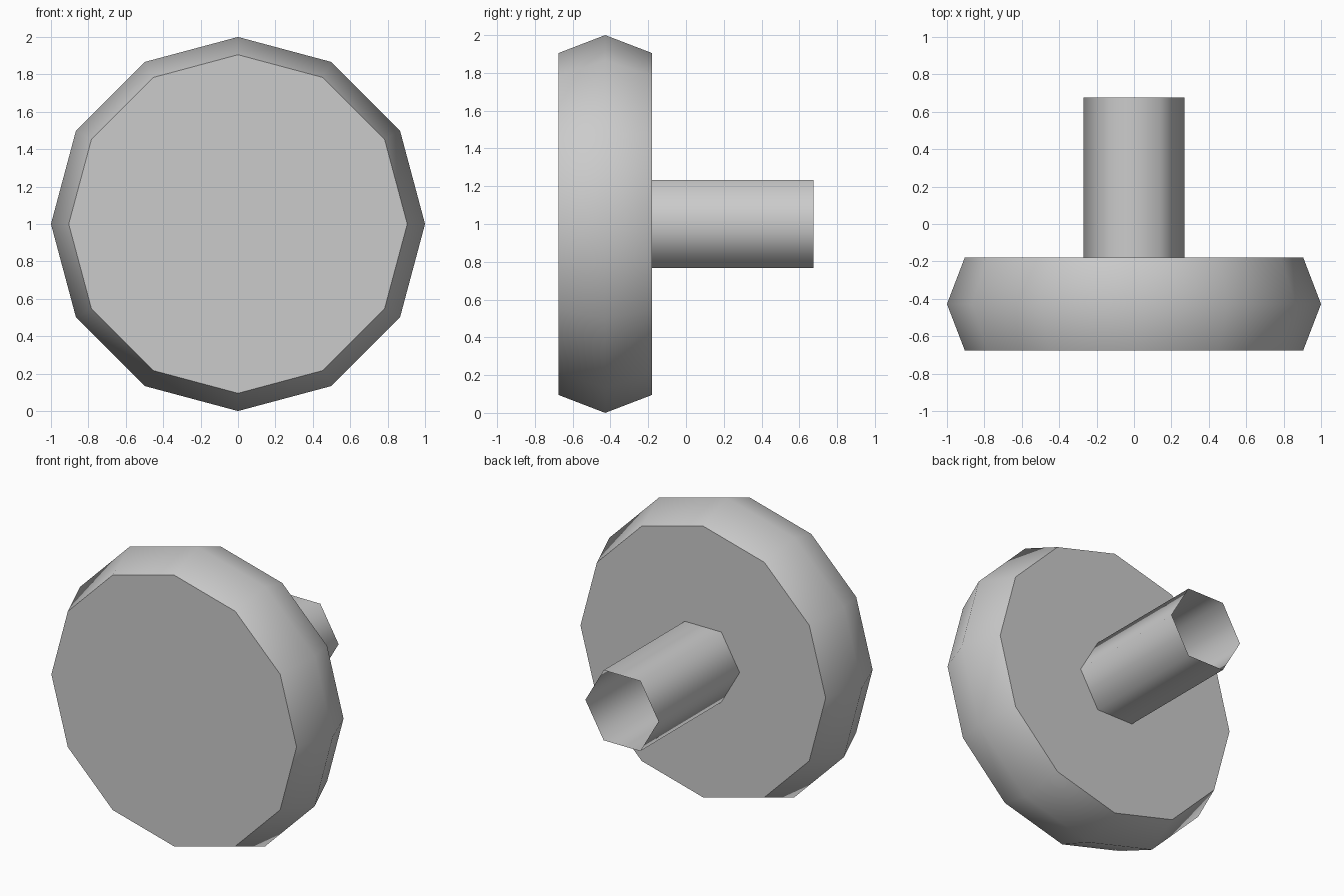
import bpy, bmesh, math

cube = bpy.data.objects.get("Cube")
if cube:
    bpy.data.objects.remove(cube, do_unlink=True)

grey = bpy.data.materials.new("light grey")
grey.use_nodes = True
colour = (0.6, 0.6, 0.6, 1)
grey.diffuse_color = colour
grey.node_tree.nodes["Principled BSDF"].inputs["Base Color"].default_value = colour


def lathe(name, profile, sides, capped):
    """Sweep (radius, y) points around the y axis at z = 1."""
    bm = bmesh.new()
    rings = []
    for radius, y in profile:
        angles = [math.tau * i / sides for i in range(sides)]
        rings.append([bm.verts.new((radius * math.cos(a), y, 1 + radius * math.sin(a)))
                      for a in angles])
    for a, b in zip(rings, rings[1:]):
        for i in range(sides):
            j = (i + 1) % sides
            bm.faces.new((a[i], b[i], b[j], a[j]))
    if capped:
        bm.faces.new(rings[0])
        bm.faces.new(rings[-1][::-1])
    bmesh.ops.recalc_face_normals(bm, faces=bm.faces)
    mesh = bpy.data.meshes.new(name)
    bm.to_mesh(mesh)
    bm.free()
    mesh.materials.append(grey)
    obj = bpy.data.objects.new(name, mesh)
    bpy.context.collection.objects.link(obj)
    bpy.ops.object.select_all(action='DESELECT')
    obj.select_set(True)
    bpy.context.view_layer.objects.active = obj
    bpy.ops.object.shade_smooth_by_angle(angle=math.radians(65))
    return obj


# Twelve-sided knob head with a ridge round its rim
lathe("knob_head", [(0.905, -0.675), (1.0, -0.428), (0.905, -0.18)], 12, True)

# Hollow six-sided shaft, open at the back
shaft = lathe("shaft", [(0.27, -0.18), (0.27, 0.675)], 6, False)
# Open surfaces have no inside, so point the walls outward
for poly in shaft.data.polygons:
    c = poly.center
    if poly.normal.x * c.x + poly.normal.z * (c.z - 1) < 0:
        poly.flip()
